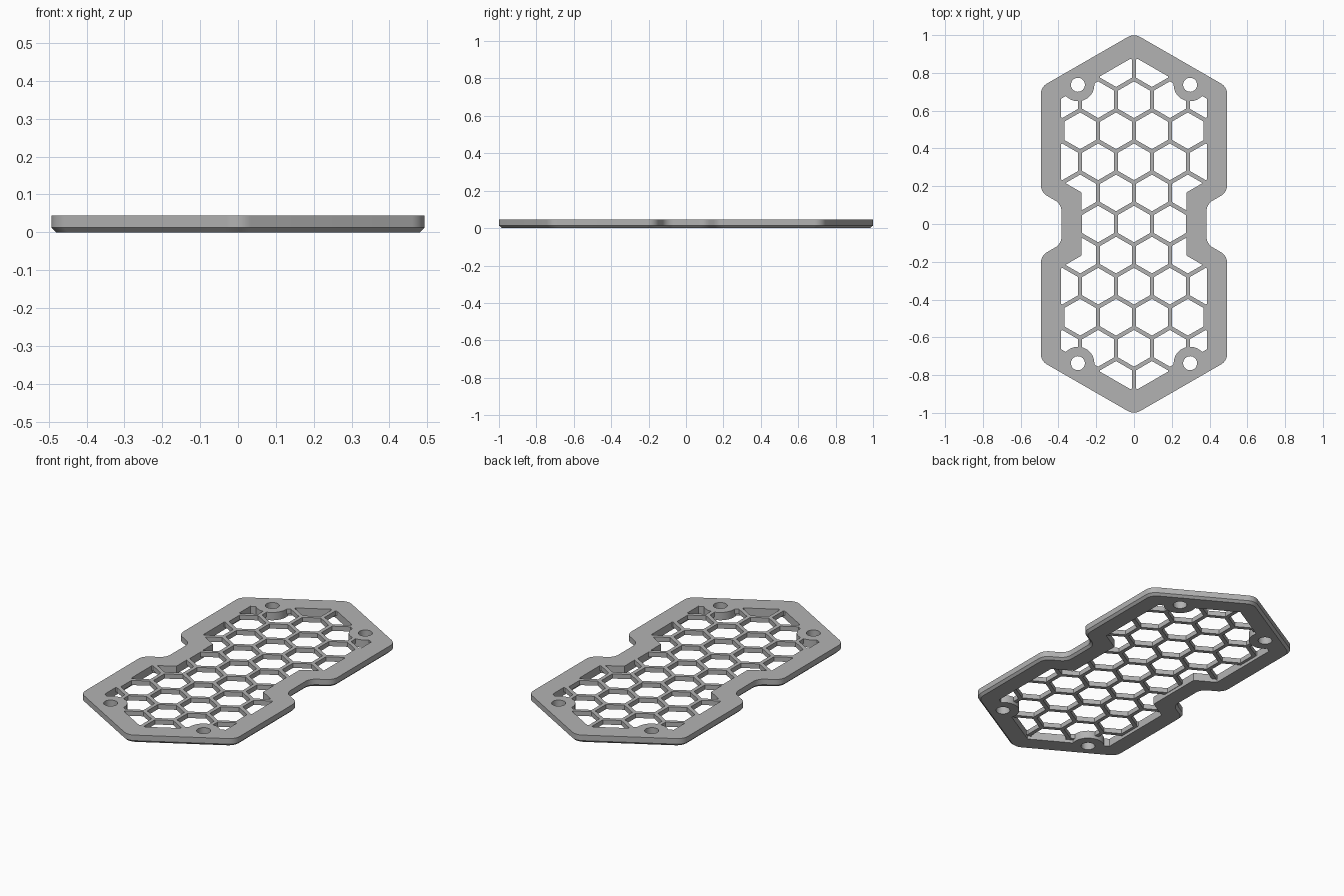
import bpy, bmesh, math
from mathutils import Vector

cube = bpy.data.objects.get("Cube")
if cube:
    bpy.data.objects.remove(cube, do_unlink=True)

TOP = 0.045        # plate thickness
CHAMFER = 0.013    # lower outer edge
LATTICE_Z = 0.018  # underside of the honeycomb
RIM = 0.107        # rim width
PITCH = 0.19       # honeycomb cell spacing
BAR = 0.022        # honeycomb bar width
BOSSES = [(sx * 0.297, sy * 0.737) for sx in (-1, 1) for sy in (-1, 1)]

grey = bpy.data.materials.new("Mid grey")
grey.use_nodes = True
grey.diffuse_color = (0.45, 0.45, 0.45, 1)
grey.node_tree.nodes["Principled BSDF"].inputs["Base Color"].default_value = grey.diffuse_color


def outline_corners():
    """Sharp corners of the plate, counter-clockwise from the rear point."""
    left = [(-0.493, 0.725), (-0.493, 0.168), (-0.384, 0.105)]
    left += [(x, -y) for x, y in reversed(left)]
    pts = [(0, 1.009)] + left + [(0, -1.009)] + [(-x, -y) for x, y in left]
    return [Vector(p) for p in pts]


def inset(pts, d):
    """Move every side of a counter-clockwise polygon inward by d."""
    out = []
    for i, p in enumerate(pts):
        a = (p - pts[i - 1]).normalized()
        b = (pts[(i + 1) % len(pts)] - p).normalized()
        na, nb = Vector((-a.y, a.x)), Vector((-b.y, b.x))
        out.append(p + (na + nb) * d / (1 + na.dot(nb)))
    return out


def rounded(pts, r, steps=8):
    """Replace each corner with an arc of radius r."""
    out = []
    for i, p in enumerate(pts):
        u = (pts[i - 1] - p).normalized()
        v = (pts[(i + 1) % len(pts)] - p).normalized()
        half = u.angle(v) / 2
        centre = p + (u + v).normalized() * r / math.sin(half)
        s = p + u * r / math.tan(half) - centre
        e = p + v * r / math.tan(half) - centre
        for k in range(steps + 1):
            t = k / steps
            out.append(centre + s.lerp(e, t).normalized() * r)
    return out


def circle(x, y, r, n, turn=0.0):
    return [Vector((x + r * math.cos(turn + math.tau * k / n),
                    y + r * math.sin(turn + math.tau * k / n))) for k in range(n)]


def add_stack(bm, layers):
    """Close a solid through (loop, z) layers with equal point counts."""
    rings = [[bm.verts.new((p.x, p.y, z)) for p in loop] for loop, z in layers]
    for lo, hi in zip(rings, rings[1:]):
        n = len(lo)
        for i in range(n):
            j = (i + 1) % n
            bm.faces.new((lo[i], lo[j], hi[j], hi[i]))
    bm.faces.new(rings[0][::-1])
    bm.faces.new(rings[-1])


def solid(name, stacks):
    bm = bmesh.new()
    for layers in stacks:
        add_stack(bm, layers)
    mesh = bpy.data.meshes.new(name)
    bm.to_mesh(mesh)
    bm.free()
    mesh.materials.append(grey)
    ob = bpy.data.objects.new(name, mesh)
    bpy.context.collection.objects.link(ob)
    return ob


def combine(target, other, operation):
    """Apply a boolean and remove the helper object."""
    mod = target.modifiers.new("cut", 'BOOLEAN')
    mod.operation = operation
    mod.solver = 'EXACT'
    mod.object = other
    graph = bpy.context.evaluated_depsgraph_get()
    mesh = bpy.data.meshes.new_from_object(target.evaluated_get(graph))
    target.modifiers.clear()
    target.data = mesh
    bpy.data.objects.remove(other, do_unlink=True)


corners = outline_corners()

# Solid plate with rounded corners and a chamfered lower edge
edge = rounded(corners, 0.065)
low_edge = rounded(inset(corners, CHAMFER), 0.065)
plate = solid("honeycomb_plate", [[(low_edge, 0), (edge, CHAMFER), (edge, TOP)]])

# Window inside the rim, leaving round bosses standing
window = solid("window_cutter", [[(inset(corners, RIM), -0.1), (inset(corners, RIM), 0.1)]])
boss_loops = [circle(x, y, 0.087, 48) for x, y in BOSSES]
combine(window, solid("boss_cutter", [[(c, -0.2), (c, 0.2)] for c in boss_loops]), 'DIFFERENCE')
combine(plate, window, 'DIFFERENCE')

# Honeycomb sheet, flush with the top and reaching a little into the rim
sheet_edge = inset(corners, RIM - 0.015)
lattice = solid("honeycomb", [[(sheet_edge, LATTICE_Z), (sheet_edge, TOP)]])
cells = []
for row in range(-6, 7):
    for col in range(-3, 4):
        x = (col + 0.5 * (row % 2)) * PITCH
        y = row * PITCH * math.sqrt(3) / 2
        cell = circle(x, y, (PITCH - BAR) / math.sqrt(3), 6, math.pi / 6)
        cells.append([(cell, -0.1), (cell, 0.1)])
combine(lattice, solid("cell_cutter", cells), 'DIFFERENCE')
combine(plate, lattice, 'UNION')

# Screw holes through the bosses
hole_loops = [circle(x, y, 0.037, 32) for x, y in BOSSES]
combine(plate, solid("hole_cutter", [[(c, -0.1), (c, 0.1)] for c in hole_loops]), 'DIFFERENCE')

for ob in bpy.context.selected_objects:
    ob.select_set(False)
plate.select_set(True)
bpy.context.view_layer.objects.active = plate
bpy.ops.object.shade_smooth_by_angle(angle=math.radians(30))
